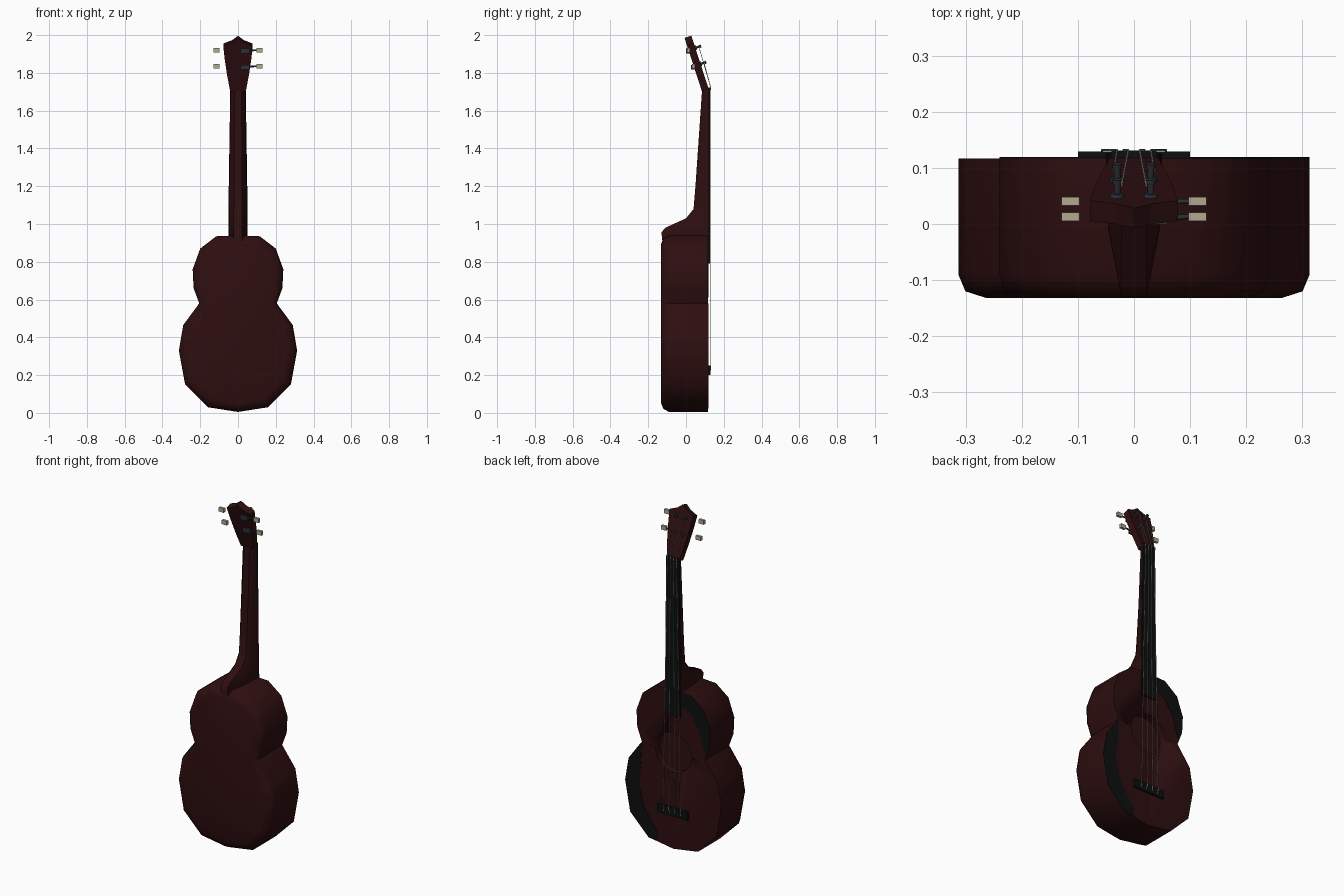
import bpy, bmesh, math
from mathutils import Vector

cube = bpy.data.objects.get("Cube")
if cube:
    bpy.data.objects.remove(cube, do_unlink=True)


def material(name, rgb):
    m = bpy.data.materials.new(name)
    m.use_nodes = True
    m.diffuse_color = (*rgb, 1)
    m.node_tree.nodes["Principled BSDF"].inputs["Base Color"].default_value = (*rgb, 1)
    return m


WOOD = material("dark_red_wood", (0.027, 0.0045, 0.005))
BLACK = material("black", (0.004, 0.005, 0.005))
METAL = material("dark_metal", (0.024, 0.028, 0.036))
CREAM = material("cream", (0.45, 0.39, 0.28))
STRING = material("string_silver", (0.45, 0.42, 0.4))


def loft(name, rings, mat, smooth=0):
    """Skin a list of equal-length point rings and cap both ends."""
    bm = bmesh.new()
    vs = [[bm.verts.new(p) for p in r] for r in rings]
    n = len(vs[0])
    for a, b in zip(vs, vs[1:]):
        for i in range(n):
            j = (i + 1) % n
            bm.faces.new((a[i], a[j], b[j], b[i]))
    bm.faces.new(vs[0])
    bm.faces.new(vs[-1])
    bmesh.ops.recalc_face_normals(bm, faces=bm.faces)
    me = bpy.data.meshes.new(name)
    bm.to_mesh(me)
    bm.free()
    me.materials.append(mat)
    ob = bpy.data.objects.new(name, me)
    bpy.context.collection.objects.link(ob)
    if smooth:
        bpy.ops.object.select_all(action='DESELECT')
        ob.select_set(True)
        bpy.context.view_layer.objects.active = ob
        bpy.ops.object.shade_smooth_by_angle(angle=math.radians(smooth))
    return ob


def plate(name, pts, y0, y1, mat):
    return loft(name, [[(x, y, z) for x, z in pts] for y in (y0, y1)], mat)


def box(name, lo, hi, mat):
    return plate(name, [(lo[0], lo[2]), (hi[0], lo[2]), (hi[0], hi[2]), (lo[0], hi[2])],
                 lo[1], hi[1], mat)


def mirrored(half):
    return half + [(-x, z) for x, z in reversed(half) if x > 0]


def rod(name, a, b, r0, r1, mat, sides=8):
    """Tapered cylinder from a to b."""
    a, b = Vector(a), Vector(b)
    d = (b - a).normalized()
    u = d.orthogonal().normalized()
    v = d.cross(u)
    turn = [2 * math.pi * i / sides for i in range(sides)]
    return loft(name, [[c + r * (u * math.cos(t) + v * math.sin(t)) for t in turn]
                       for c, r in ((a, r0), (b, r1))], mat, 50)


def wire(name, pts, radius, mat):
    cu = bpy.data.curves.new(name, 'CURVE')
    cu.dimensions = '3D'
    cu.bevel_depth = radius
    cu.bevel_resolution = 1
    sp = cu.splines.new('POLY')
    sp.points.add(len(pts) - 1)
    for p, co in zip(sp.points, pts):
        p.co = (*co, 1)
    cu.materials.append(mat)
    ob = bpy.data.objects.new(name, cu)
    bpy.context.collection.objects.link(ob)
    bpy.ops.object.select_all(action='DESELECT')
    ob.select_set(True)
    bpy.context.view_layer.objects.active = ob
    bpy.ops.object.convert(target='MESH')


# Body: figure-eight outline with a rounded back edge
FRONT = 0.117
outline = mirrored([(0, 0.005), (0.16, 0.03), (0.28, 0.15), (0.313, 0.33), (0.29, 0.465),
                    (0.205, 0.58), (0.235, 0.66), (0.24, 0.76), (0.2, 0.87),
                    (0.115, 0.935), (0, 0.94)])
steps = [(FRONT, 1, 1), (-0.09, 1, 1), (-0.12, 0.96, 0.965), (-0.132, 0.84, 0.9)]
body = loft("body", [[(x * sx, y, 0.47 + (z - 0.47) * sz) for x, z in outline]
                     for y, sx, sz in steps], WOOD, 50)

# Sound hole
cutter = rod("sound_hole_cutter", (0, 0.075, 0.57), (0, 0.2, 0.57), 0.118, 0.118, WOOD, 16)
cutter.hide_render = True
cutter.hide_viewport = True
cut = body.modifiers.new("sound_hole", 'BOOLEAN')
cut.object = cutter
cut.operation = 'DIFFERENCE'
cut.solver = 'EXACT'

# Black crescents along the front edge
plate("lower_crescent", [(0.205, 0.58), (0.29, 0.465), (0.313, 0.33), (0.28, 0.15),
                         (0.16, 0.03), (0.1, 0.022), (0.1, 0.07), (0.19, 0.2),
                         (0.225, 0.33), (0.21, 0.47)], FRONT - 0.001, FRONT + 0.002, BLACK)
plate("upper_crescent", [(-0.04, 0.937), (-0.115, 0.935), (-0.2, 0.87), (-0.24, 0.76),
                         (-0.235, 0.66), (-0.215, 0.61), (-0.195, 0.65), (-0.165, 0.75),
                         (-0.11, 0.83), (-0.04, 0.86)], FRONT - 0.001, FRONT + 0.002, BLACK)

# Neck and heel: D-shaped sections (height, back y, half width)
sections = [(0.86, -0.12, 0.05), (0.955, -0.13, 0.05), (0.98, -0.11, 0.05),
            (1.03, 0.0, 0.05), (1.08, 0.04, 0.05), (1.2, 0.05, 0.049), (1.71, 0.085, 0.041)]
rings = []
for z, back, w in sections:
    mid = FRONT + (back - FRONT) * 0.5
    half = [(w, FRONT), (w * 0.93, mid), (w * 0.45, back)]
    rings.append([(x, y, z) for x, y in half + [(-x, y) for x, y in reversed(half)]])
loft("neck", rings, WOOD, 45)

# Fretboard, nut and bridge
plate("fretboard", [(-0.05, 0.79), (0.05, 0.79), (0.041, 1.72), (-0.041, 1.72)],
      FRONT - 0.001, 0.126, BLACK)
box("nut", (-0.04, 0.115, 1.71), (0.04, 0.131, 1.722), BLACK)
box("bridge", (-0.1, FRONT - 0.001, 0.2), (0.1, 0.129, 0.25), BLACK)


# Headstock, tilted backwards
def head_back(z):
    return 0.085 - 0.326 * (z - 1.7)


head = mirrored([(0, 1.7), (0.041, 1.7), (0.058, 1.79), (0.07, 1.87), (0.078, 1.943),
                 (0.03, 1.962), (0, 1.985)])
loft("headstock", [[(x, head_back(z) + dy, z + dz) for x, z in head]
                   for dy, dz in ((0, 0), (0.036, 0.012))], WOOD)

# Tuners: posts, buttons, and the gear housings on the left
for z, row in ((1.835, "lower"), (1.92, "upper")):
    y = head_back(z)
    for s, side in ((1, "left"), (-1, "right")):
        tag = f"{row}_{side}"
        p = Vector((s * 0.03, y + 0.034, z + 0.012))
        n = Vector((0, 0.95, 0.31))
        rod("post_base_" + tag, p - n * 0.004, p + n * 0.008, 0.015, 0.011, METAL)
        rod("post_" + tag, p, p + n * 0.032, 0.006, 0.006, METAL)
        rod("post_cap_" + tag, p + n * 0.026, p + n * 0.034, 0.008, 0.008, METAL)
        x0, x1 = sorted((s * 0.097, s * 0.129))
        box("button_" + tag, (x0, y - 0.008, z - 0.012), (x1, y + 0.007, z + 0.012), CREAM)
    box("gear_housing_" + row, (0.012, y - 0.014, z - 0.018), (0.06, y + 0.008, z + 0.008), METAL)
    rod("tuner_shaft_" + row, (0.05, y - 0.003, z - 0.003), (0.1, y, z), 0.005, 0.004, METAL)

# Strings from bridge over the nut to the posts
for i, k in enumerate((-3, -1, 1, 3)):
    s = 1 if k > 0 else -1
    z = 1.92 if abs(k) == 1 else 1.835
    end = (s * (0.022 if abs(k) == 1 else 0.036), head_back(z) + 0.055, z + 0.018)
    wire(f"string_{i + 1}", [(k * 0.019, 0.127, 0.215), (k * 0.019, 0.132, 0.235),
                             (k * 0.01, 0.132, 1.718), end], 0.0017, STRING)
